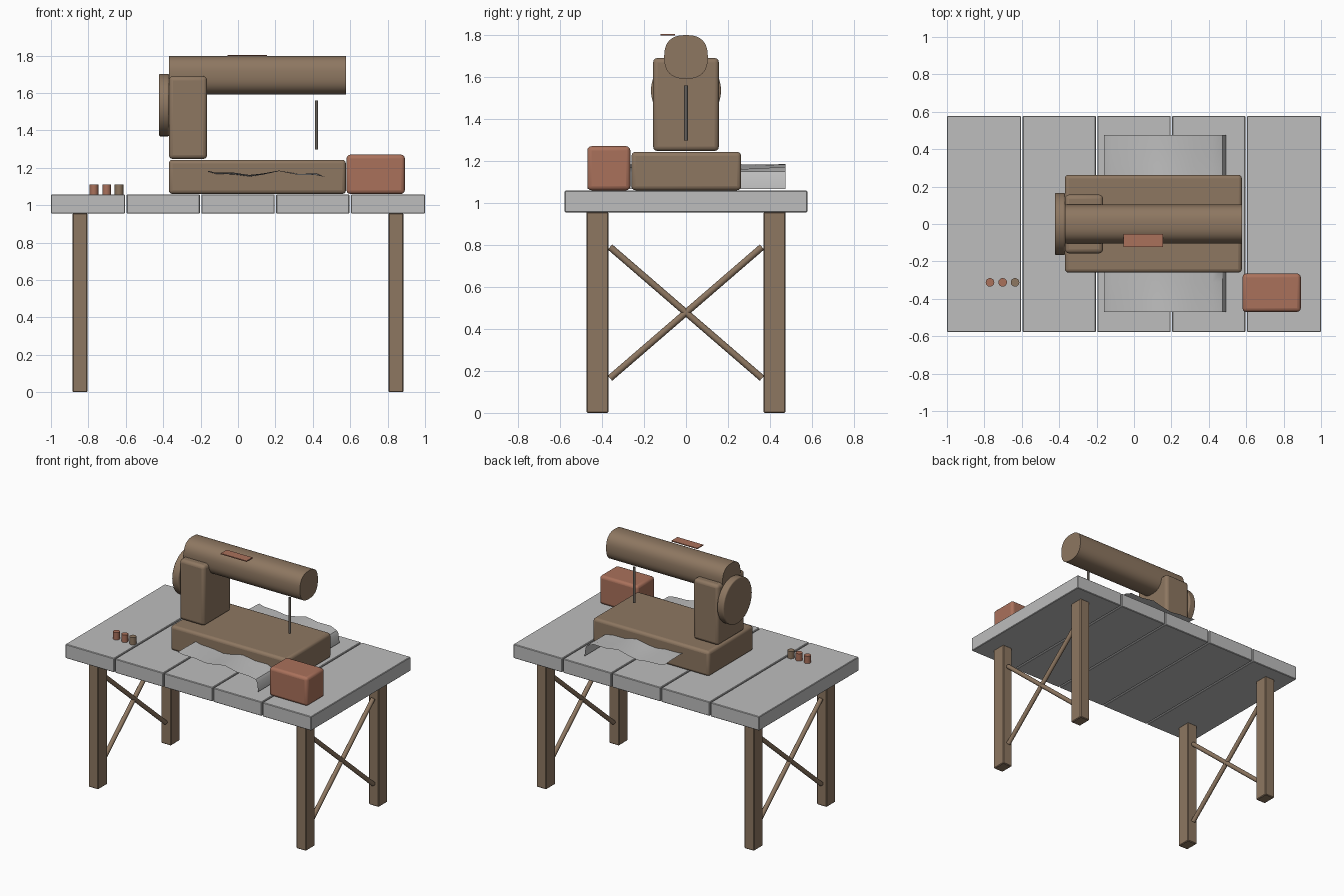
import bpy, bmesh, math
from mathutils import Vector

if "Cube" in bpy.data.objects:
    bpy.data.objects.remove(bpy.data.objects["Cube"])


def material(name, rgb):
    m = bpy.data.materials.new(name)
    m.diffuse_color = (*rgb, 1)
    m.use_nodes = True
    m.node_tree.nodes["Principled BSDF"].inputs["Base Color"].default_value = m.diffuse_color
    return m


BROWN = material("brown", (0.27, 0.185, 0.12))
GREY = material("light grey", (0.51, 0.51, 0.51))
RED = material("brick red", (0.40, 0.165, 0.105))
STEEL = material("dark steel", (0.13, 0.115, 0.10))


def finish(name, bm, mat, bevel=0, segments=3, smooth=True):
    bmesh.ops.recalc_face_normals(bm, faces=bm.faces)
    me = bpy.data.meshes.new(name)
    bm.to_mesh(me)
    bm.free()
    me.materials.append(mat)
    ob = bpy.data.objects.new(name, me)
    bpy.context.collection.objects.link(ob)
    if bevel:
        mod = ob.modifiers.new("bevel", 'BEVEL')
        mod.width, mod.segments = bevel, segments
        mod.limit_method = 'ANGLE'
    if smooth:
        bpy.ops.object.select_all(action='DESELECT')
        ob.select_set(True)
        bpy.context.view_layer.objects.active = ob
        bpy.ops.object.shade_smooth_by_angle(angle=math.radians(35))
    return ob


def box(name, x, y, z, mat, bevel=0, segments=3):
    bm = bmesh.new()
    bmesh.ops.create_cube(bm, size=1)
    for v in bm.verts:
        v.co = [lo + (c + 0.5) * (hi - lo) for c, (lo, hi) in zip(v.co, (x, y, z))]
    return finish(name, bm, mat, bevel, segments, smooth=bevel > 0.01)


def rod(name, a, b, r, mat, sides=16, bevel=0):
    a, b = Vector(a), Vector(b)
    bm = bmesh.new()
    bmesh.ops.create_cone(bm, cap_ends=True, segments=sides, radius1=r, radius2=r,
                          depth=(b - a).length)
    q = Vector((0, 0, 1)).rotation_difference(b - a)
    for v in bm.verts:
        v.co = q @ v.co + (a + b) / 2
    return finish(name, bm, mat, bevel)


# Table: five planks, four legs, crossed side braces
for i in range(5):
    x = -1 + 0.4 * i
    lo = x if i == 0 else x + 0.004
    hi = x + 0.4 if i == 4 else x + 0.396
    box(f"plank_{i + 1}", (lo, hi), (-0.578, 0.578), (0.955, 1.058), GREY, 0.004, 1)
for sx in (-1, 1):
    for sy in (-1, 1):
        cx, cy = 0.845 * sx, 0.422 * sy
        box("leg", (cx - 0.04, cx + 0.04), (cy - 0.052, cy + 0.052), (0, 0.957),
            BROWN, 0.005, 1)
        rod("brace", (cx, -0.362 * sy, 0.165), (cx, 0.362 * sy, 0.79), 0.016, BROWN, 12)

# Machine base and upright column
box("machine_base", (-0.37, 0.577), (-0.26, 0.263), (1.06, 1.243), BROWN, 0.02)
box("machine_column", (-0.37, -0.165), (-0.157, 0.157), (1.247, 1.69), BROWN, 0.022)

# Rounded-square horizontal arm
bm = bmesh.new()
rings = []
for x in (-0.37, 0.577):
    ring = []
    for k in range(40):
        t = math.tau * k / 40
        c, s = math.cos(t), math.sin(t)
        ring.append(bm.verts.new((x, 0.104 * math.copysign(abs(c) ** 0.8, c),
                                  1.695 + 0.104 * math.copysign(abs(s) ** 0.8, s))))
    rings.append(ring)
    bm.faces.new(ring)
for k in range(40):
    j = (k + 1) % 40
    bm.faces.new((rings[0][k], rings[0][j], rings[1][j], rings[1][k]))
finish("machine_arm", bm, BROWN)

# Hand wheel, needle bar and top plate
rod("hand_wheel", (-0.422, 0, 1.535), (-0.368, 0, 1.535), 0.167, BROWN, 40, 0.008)
rod("needle_bar", (0.42, 0, 1.297), (0.42, 0, 1.56), 0.009, STEEL)
box("top_plate", (-0.055, 0.155), (-0.122, -0.053), (1.797, 1.804), RED)

# Storage box and thread spools
box("storage_box", (0.58, 0.892), (-0.47, -0.265), (1.06, 1.27), RED, 0.02)
for x, mat in ((-0.77, RED), (-0.702, RED), (-0.636, BROWN)):
    rod("thread_spool", (x, -0.312, 1.058), (x, -0.312, 1.112), 0.023, mat)

# Rippled cloth sheet with a hanging end
profile = [(-0.16, 1.178), (-0.12, 1.168), (-0.02, 1.168), (0.06, 1.158), (0.13, 1.168),
           (0.22, 1.188), (0.32, 1.168), (0.42, 1.166), (0.472, 1.15), (0.485, 1.13),
           (0.493, 1.065)]
bm = bmesh.new()
rows = []
for j in range(13):
    y = -0.47 + 0.945 * j / 12
    rows.append([bm.verts.new((x, y, z + (0.006 * math.sin(9 * y + 7 * x)
                                          if x < 0.47 else 0)))
                 for x, z in profile])
for a, b in zip(rows, rows[1:]):
    for i in range(len(profile) - 1):
        bm.faces.new((a[i], a[i + 1], b[i + 1], b[i]))
finish("cloth", bm, GREY)
